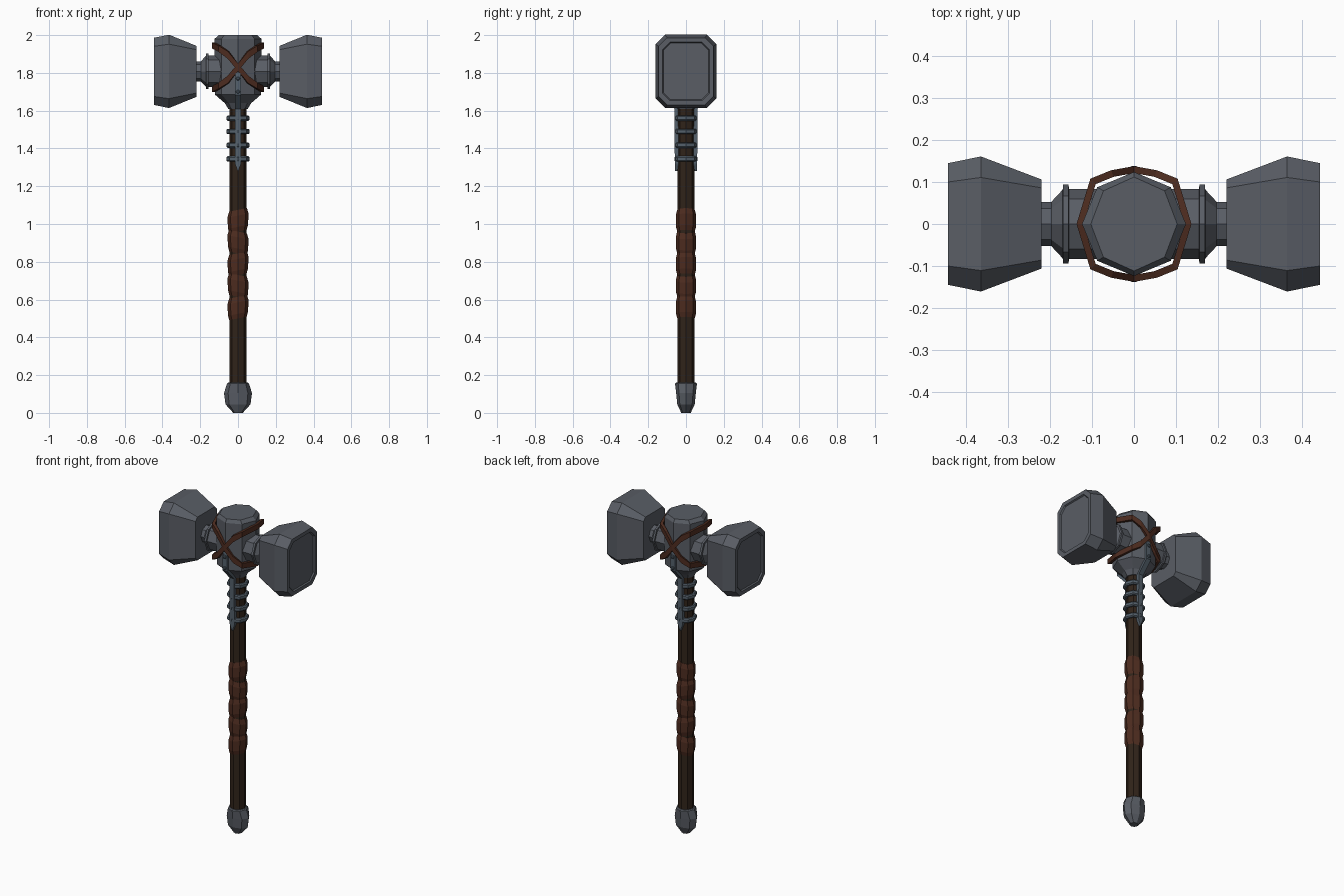
import bpy, bmesh, math

if "Cube" in bpy.data.objects:
    bpy.data.objects.remove(bpy.data.objects["Cube"])


def material(name, rgb):
    m = bpy.data.materials.new(name)
    m.diffuse_color = (*rgb, 1)
    m.use_nodes = True
    m.node_tree.nodes["Principled BSDF"].inputs["Base Color"].default_value = m.diffuse_color
    return m


STEEL = material("dark_steel", (0.10, 0.11, 0.13))
BAND = material("blue_steel", (0.09, 0.12, 0.15))
WOOD = material("dark_wood", (0.03, 0.017, 0.01))
LEATHER = material("leather", (0.075, 0.025, 0.014))
CZ = 1.808  # height of the head's horizontal axis


def loft(name, rings, mat, closed=False):
    """Skin a list of equal-length point rings; cap the ends unless closed."""
    bm = bmesh.new()
    vs = [[bm.verts.new(p) for p in r] for r in rings]
    n = len(vs[0])
    pairs = list(zip(vs, vs[1:])) + ([(vs[-1], vs[0])] if closed else [])
    for a, b in pairs:
        for i in range(n):
            j = (i + 1) % n
            bm.faces.new((a[i], a[j], b[j], b[i]))
    if not closed:
        bm.faces.new(vs[0])
        bm.faces.new(vs[-1])
    bmesh.ops.recalc_face_normals(bm, faces=bm.faces)
    me = bpy.data.meshes.new(name)
    bm.to_mesh(me)
    bm.free()
    me.materials.append(mat)
    ob = bpy.data.objects.new(name, me)
    bpy.context.collection.objects.link(ob)
    return ob


def circle(rx, ry, n=8):
    return [(rx * math.cos(math.tau * i / n), ry * math.sin(math.tau * i / n)) for i in range(n)]


def turned_z(name, profile, mat, tilt=0.0):
    """Octagonal turning around z; profile holds (z, rx, ry)."""
    return loft(name, [[(x, y, z + tilt * x) for x, y in circle(rx, ry)] for z, rx, ry in profile], mat)


def octagon(x, hy, hz, c):
    """Chamfered rectangle in the yz plane."""
    pts = [(hy, hz - c), (hy - c, hz), (c - hy, hz), (-hy, hz - c),
           (-hy, c - hz), (c - hy, -hz), (hy - c, -hz), (hy, c - hz)]
    return [(x, y, CZ + z) for y, z in pts]


# Handle and pommel
turned_z("shaft", [(0.1, .046, .046), (1.66, .046, .046)], WOOD)
turned_z("pommel", [(0, .025, .025), (.045, .066, .046), (.105, .074, .052),
                    (.155, .058, .058), (.16, .052, .052)], STEEL)

# Leather grip made of five bulging turns
for i in range(5):
    z = 0.5 + i * 0.115
    turned_z(f"grip_wrap_{i + 1}", [(z, .046, .046), (z + .025, .053, .053),
                                    (z + .085, .056, .054), (z + .115, .047, .047)],
             LEATHER, 0.2 * (-1) ** i)

# Metal rings under the head
for i, z in enumerate((1.345, 1.417, 1.49, 1.56)):
    turned_z(f"shaft_ring_{i + 1}", [(z - .014, .056, .056), (z - .008, .062, .062),
                                     (z + .008, .062, .062), (z + .014, .056, .056)], BAND)

# Central hub
turned_z("hub", [(1.61, .052, .052), (1.64, .07, .07), (1.685, .122, .122),
                 (1.93, .124, .124), (1.98, .124, .124), (2.0, .103, .112)], STEEL)

for s, side in ((1, "right"), (-1, "left")):
    # Horizontal arm with flange and neck
    prof = [(0, .084), (.155, .084), (.156, .094), (.169, .094), (.17, .082),
            (.197, .053), (.235, .053)]
    loft(f"{side}_arm", [[(s * x, y, CZ + z) for y, z in circle(r, r)] for x, r in prof], STEEL)
    # Flared striking block with a recessed face
    block = [(.22, .106, .135, .02), (.365, .161, .194, .05), (.444, .145, .178, .045),
             (.444, .125, .155, .04), (.436, .120, .150, .038)]
    loft(f"{side}_hammer_block", [octagon(s * x, hy, hz, c) for x, hy, hz, c in block], STEEL)

for s, side in ((-1, "front"), (1, "back")):
    # Langet following the hub down to a point on the shaft
    path = [(.128, 1.80, .012), (.130, 1.77, .016), (.130, 1.682, .016), (.062, 1.61, .016),
            (.059, 1.32, .016), (.059, 1.28, .002)]
    loft(f"{side}_langet", [[(-w, s * (y - .02), z), (w, s * (y - .02), z),
                             (w, s * y, z), (-w, s * y, z)] for y, z, w in path], BAND)
    # Rivets
    for z in (1.77, 1.70):
        loft(f"{side}_rivet", [[(x, s * y, z + v) for x, v in circle(r, r, 6)]
                               for y, r in ((.12, .011), (.134, .011), (.138, .006))], BAND)

# Two tilted leather loops crossing on front and back
half = [(.137, 0, -.115), (.104, .108, -.098), (.055, .128, -.065), (0, .138, 0)]
quarter = half + [(-x, y, -z) for x, y, z in half[-2::-1]]
loop = quarter + [(x, -y, z) for x, y, z in quarter[-2:0:-1]]
for s, name in ((1, "falling_strap"), (-1, "rising_strap")):
    rings = []
    for x, y, z in loop:
        h = .016 if abs(x) > .08 else .02
        rings.append([(s * x * k, y * k, 1.83 + z + d)
                      for k, d in ((.88, -h), (1, -h), (1, h), (.88, h))])
    loft(name, rings, LEATHER, closed=True)
